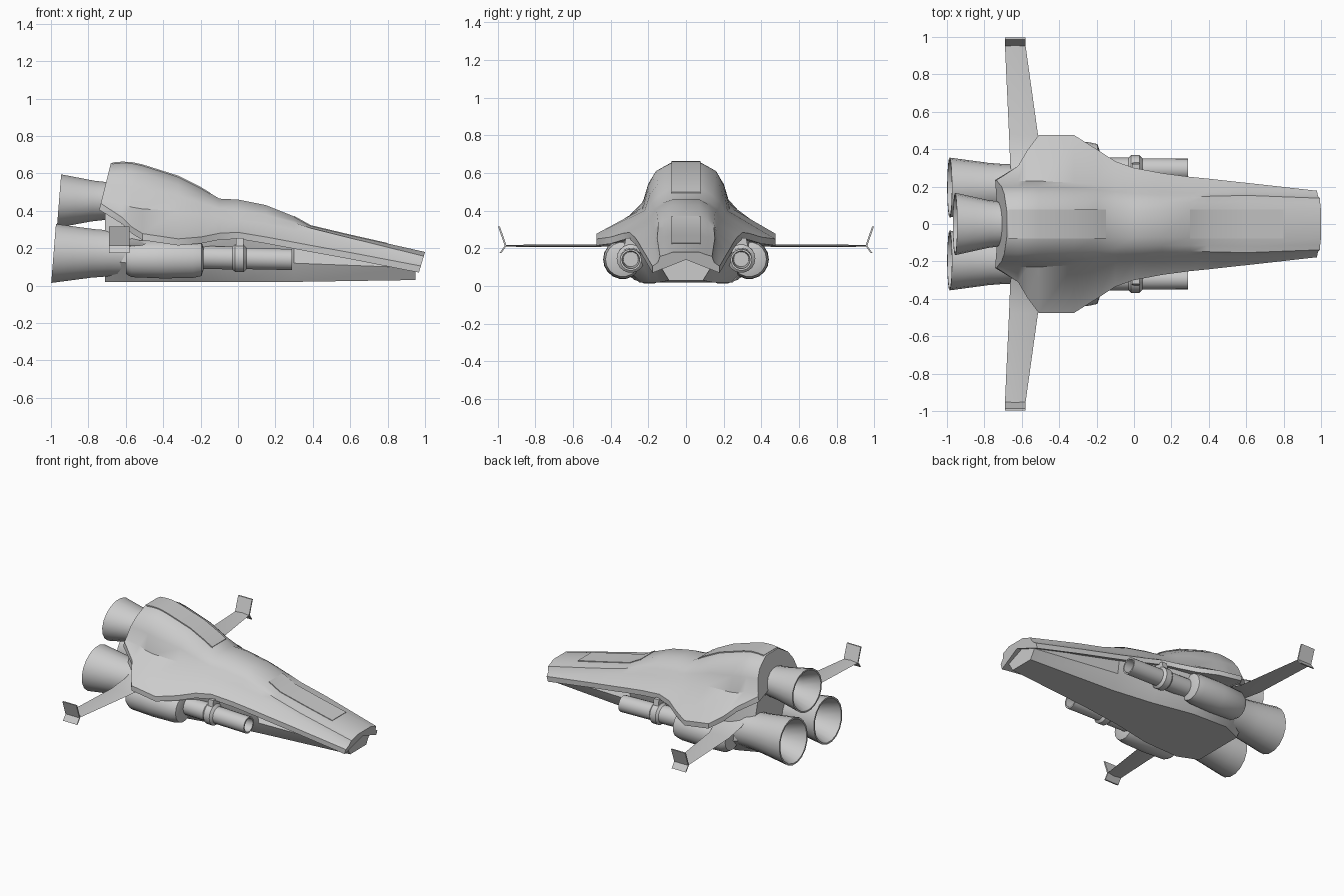
import bpy, bmesh, math
from math import radians

if "Cube" in bpy.data.objects:
    bpy.data.objects.remove(bpy.data.objects["Cube"])


def loft(name, rings, angle=38):
    """Skin a series of equal-length closed rings and cap both ends."""
    bm = bmesh.new()
    rows = [[bm.verts.new(p) for p in ring] for ring in rings]
    n = len(rows[0])
    for a, b in zip(rows, rows[1:]):
        for i in range(n):
            j = (i + 1) % n
            bm.faces.new((a[i], a[j], b[j], b[i]))
    bm.faces.new(rows[0])
    bm.faces.new(rows[-1])
    bmesh.ops.recalc_face_normals(bm, faces=bm.faces)
    me = bpy.data.meshes.new(name)
    bm.to_mesh(me)
    bm.free()
    ob = bpy.data.objects.new(name, me)
    bpy.context.collection.objects.link(ob)
    bpy.ops.object.select_all(action='DESELECT')
    ob.select_set(True)
    bpy.context.view_layer.objects.active = ob
    bpy.ops.object.shade_smooth_by_angle(angle=radians(angle))
    return ob


def hull_ring(x, half, skew=0.0, middle=None):
    """Mirror a half section (y, z), ordered top to bottom, into a ring."""
    pts = half + ([(0, middle)] if middle is not None else [])
    pts += [(-y, z) for y, z in reversed(half)]
    top = half[0][1]
    return [(x - skew * (top - z), y, z) for y, z in pts]


def tube(name, profile, y, z, sy=1.0, tilt=0.0, lift=0.0, sides=18):
    """Turned part along x; profile holds (x, radius)."""
    x0 = profile[0][0]
    rings = []
    for x, r in profile:
        ring = []
        for i in range(sides):
            a = 2 * math.pi * i / sides
            c, s = r * math.cos(a), r * math.sin(a)
            ring.append((x + tilt * s, y + sy * c, z + s + lift * (x - x0)))
        rings.append(ring)
    return loft(name, rings)


# Upper shell: x, top z, shoulder y/z, flare root y/z, edge y/z
SHELL = [
    (-.68, .655, .160, .600, .225, .46, .235, .405),
    (-.62, .660, .160, .610, .228, .44, .310, .330),
    (-.57, .658, .160, .610, .230, .42, .395, .280),
    (-.51, .645, .157, .598, .230, .41, .475, .243),
    (-.32, .585, .150, .540, .220, .40, .475, .215),
    (-.20, .525, .140, .482, .210, .38, .400, .225),
    (-.10, .465, .130, .440, .200, .36, .335, .245),
    (.00, .460, .120, .433, .190, .35, .300, .250),
    (.15, .430, .115, .405, .175, .33, .272, .225),
    (.30, .370, .115, .350, .165, .30, .252, .197),
    (.39, .320, .115, .310, .165, .28, .243, .180),
    (.60, .270, .120, .260, .170, .225, .220, .142),
    (1.0, .180, .110, .166, .150, .125, .178, .070),
]
rings = []
for x, zt, ys, zs, yr, zr, ye, ze in SHELL:
    skew = .25 if x < -.65 else .3 if x > .9 else 0
    mid = ((ys + yr) / 2 + .008, (zs + zr) / 2 + .012)
    half = [(.07, zt), (ys, zs), mid, (yr, zr), (ye, ze + .035), (ye, ze)]
    rings.append(hull_ring(x, half, skew, ze + .07))
loft("upper_shell", rings)


def top_z(x):
    for a, b in zip(SHELL, SHELL[1:]):
        if a[0] <= x <= b[0]:
            return a[1] + (b[1] - a[1]) * (x - a[0]) / (b[0] - a[0])


# Raised dorsal spine and nose panel
for name, xs, w in (("dorsal_spine", (-.67, -.62, -.57, -.51, -.32, -.2, -.15), .078),
                    ("nose_panel", (.3, .39, .6, .8), .078)):
    loft(name, [[(x, s * w, top_z(x) + h) for s, h in
                 ((1, -.03), (1, .003), (-1, .003), (-1, -.03))] for x in xs])

# Lower hull: x, bottom half width, middle y/z, top y/z
LOWER = [
    (-.71, .19, .270, .13, .20, .40),
    (-.57, .25, .340, .12, .32, .29),
    (-.30, .24, .340, .12, .38, .25),
    (.00, .18, .245, .13, .26, .27),
    (.30, .14, .195, .12, .21, .22),
    (.95, .09, .130, .095, .02, .150),
]
loft("lower_hull", [hull_ring(x, [(yt, zt), (ym, zm), (yb, .03 if x > .9 else .02)])
                    for x, yb, ym, zm, yt, zt in LOWER], 30)


# Engine bells: outer flare, rim, then hollow throat
def bell(name, start, end, neck, rim, y, z, sy):
    d = end - start
    prof = [(start + .2, neck), (start, neck), (start + d * .3, neck + (rim - neck) * .2),
            (start + d * .65, neck + (rim - neck) * .6), (end, rim), (end, rim * .93),
            (start + d * .6, neck * .85), (start + d * .2, neck * .5)]
    tube(name, prof, y, z, sy, tilt=.08)


bell("upper_engine", -.70, -.957, .102, .145, 0, .452, 1.15)

for s, side in ((1, "left"), (-1, "right")):
    bell("lower_engine_" + side, -.69, -.986, .125, .160, s * .195, .172, 1)

    # Engine pod under the flare
    tube("pod_" + side, [(-.60, .08), (-.57, .098), (-.40, .105), (-.24, .102),
                         (-.195, .092), (-.185, .06)], s * .335, .142)

    # Intake tube with a collar and open mouth
    tube("intake_" + side, [(-.22, .062), (-.03, .062), (-.015, .075), (.03, .075),
                            (.045, .058), (.29, .057), (.29, .047), (.16, .04)],
         s * .293, .152, lift=-.025)
    # Collar bracket up to the shell
    loft("bracket_" + side, [[(x, s * y, z) for y, z in
                              ((.25, .17), (.335, .17), (.32, .255), (.25, .255))]
                             for x in (-.01, .03)])

    # Wing: y, trailing x, leading x, z, thickness
    WING = [(.20, -.655, -.45, .29, .06), (.32, -.662, -.47, .235, .035),
            (.475, -.668, -.513, .214, .014), (.955, -.69, -.58, .214, .010)]
    loft("wing_" + side, [[(a, s * y, z), ((a + b) / 2, s * y, z + t / 2),
                           (b, s * y, z), ((a + b) / 2, s * y, z - t / 2)]
                          for y, a, b, z, t in WING])

    # Winglets, up and down from the tip
    for tag, ty, tz in (("upper", .992, .315), ("lower", .985, .175)):
        loft("winglet_" + tag + "_" + side,
             [[(-.69, s * (y - .005), z), (-.58, s * (y - .005), z),
               (-.58, s * (y + .005), z), (-.69, s * (y + .005), z)]
              for y, z in ((.957, .214), (ty, tz))])
